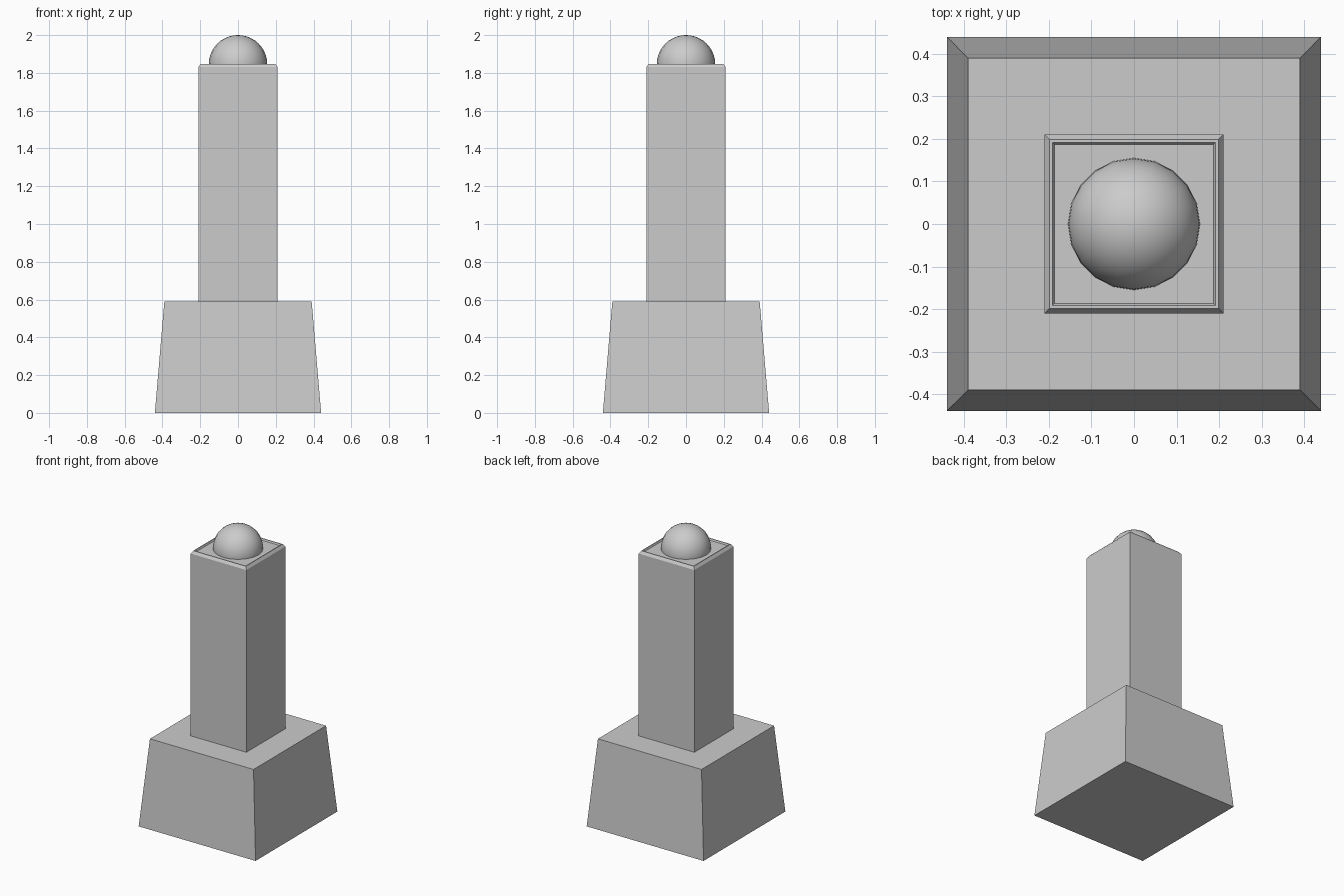
import bpy, bmesh

if "Cube" in bpy.data.objects:
    bpy.data.objects.remove(bpy.data.objects["Cube"])


def square_stack(name, rings):
    """Closed solid lofted through square rings given as (half width, z)."""
    bm = bmesh.new()
    loops = [[bm.verts.new((sx * h, sy * h, z))
              for sx, sy in ((-1, -1), (1, -1), (1, 1), (-1, 1))]
             for h, z in rings]
    for a, b in zip(loops, loops[1:]):
        for i in range(4):
            j = (i + 1) % 4
            bm.faces.new((a[i], a[j], b[j], b[i]))
    bm.faces.new(loops[0][::-1])
    bm.faces.new(loops[-1])
    mesh = bpy.data.meshes.new(name)
    bm.to_mesh(mesh)
    bm.free()
    obj = bpy.data.objects.new(name, mesh)
    bpy.context.collection.objects.link(obj)
    return obj


# Tapered plinth
square_stack("plinth", [(0.44, 0), (0.39, 0.59)])

# Square post with a chamfered, slightly raised rim
square_stack("post", [(0.21, 0.59), (0.21, 1.83), (0.198, 1.848),
                      (0.192, 1.848), (0.187, 1.838)])

# Round cap: upper half of a ball, closed underneath
bpy.ops.mesh.primitive_uv_sphere_add(segments=20, ring_count=20, radius=0.155,
                                     location=(0, 0, 1.845))
cap = bpy.context.object
cap.name = "dome_cap"
bm = bmesh.new()
bm.from_mesh(cap.data)
cut = bmesh.ops.bisect_plane(bm, geom=bm.verts[:] + bm.edges[:] + bm.faces[:],
                             plane_co=(0, 0, -0.007), plane_no=(0, 0, -1),
                             clear_outer=True)
bmesh.ops.holes_fill(bm, edges=[e for e in cut["geom_cut"]
                                if isinstance(e, bmesh.types.BMEdge)])
bm.to_mesh(cap.data)
bm.free()
bpy.ops.object.shade_smooth_by_angle()
